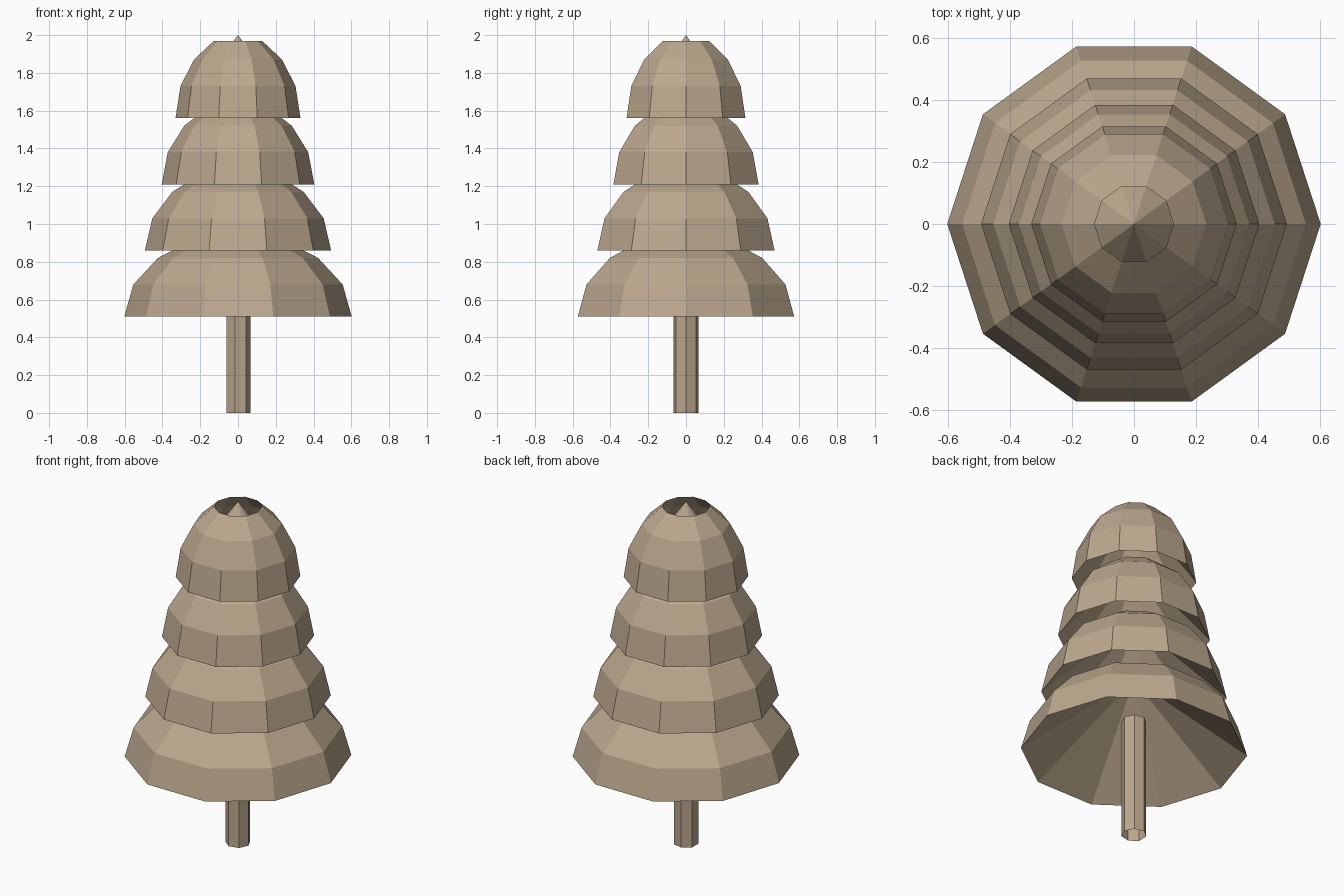
import bpy, bmesh, math

if "Cube" in bpy.data.objects:
    bpy.data.objects.remove(bpy.data.objects["Cube"])

bark = bpy.data.materials.new("bark_brown")
bark.diffuse_color = (0.50, 0.39, 0.27, 1)
bark.use_nodes = True
bark.node_tree.nodes["Principled BSDF"].inputs["Base Color"].default_value = bark.diffuse_color


def ring(bm, radius, z, sides):
    return [bm.verts.new((radius * math.cos(2 * math.pi * i / sides),
                          radius * math.sin(2 * math.pi * i / sides), z))
            for i in range(sides)]


def bridge(bm, lower, upper):
    n = len(lower)
    for i in range(n):
        j = (i + 1) % n
        bm.faces.new((lower[i], lower[j], upper[j], upper[i]))


def finish(bm, name):
    mesh = bpy.data.meshes.new(name)
    bm.to_mesh(mesh)
    bm.free()
    mesh.materials.append(bark)
    obj = bpy.data.objects.new(name, mesh)
    bpy.context.collection.objects.link(obj)


# Trunk: open seven-sided tube ending inside the lowest tier
bm = bmesh.new()
bridge(bm, ring(bm, 0.067, 0, 7), ring(bm, 0.067, 0.70, 7))
finish(bm, "trunk")

# Foliage tiers: open-topped outer dome (radius ratio, height) over an inner cone
DOME = [(1.0, 0.0), (0.92, 0.17), (0.705, 0.31), (0.385, 0.41)]
CONE_HEIGHT = 0.44
for k, radius in enumerate((0.602, 0.493, 0.404, 0.331)):
    z = 0.51 + 0.35 * k
    bm = bmesh.new()
    rings = [ring(bm, radius * r, z + h, 10) for r, h in DOME]
    for lower, upper in zip(rings, rings[1:]):
        bridge(bm, lower, upper)
    # Inner cone, its tip peeking out of the top opening
    apex = bm.verts.new((0, 0, z + CONE_HEIGHT))
    rim = rings[0]
    for i in range(10):
        bm.faces.new((rim[(i + 1) % 10], rim[i], apex))
    finish(bm, f"foliage_tier_{k + 1}")
